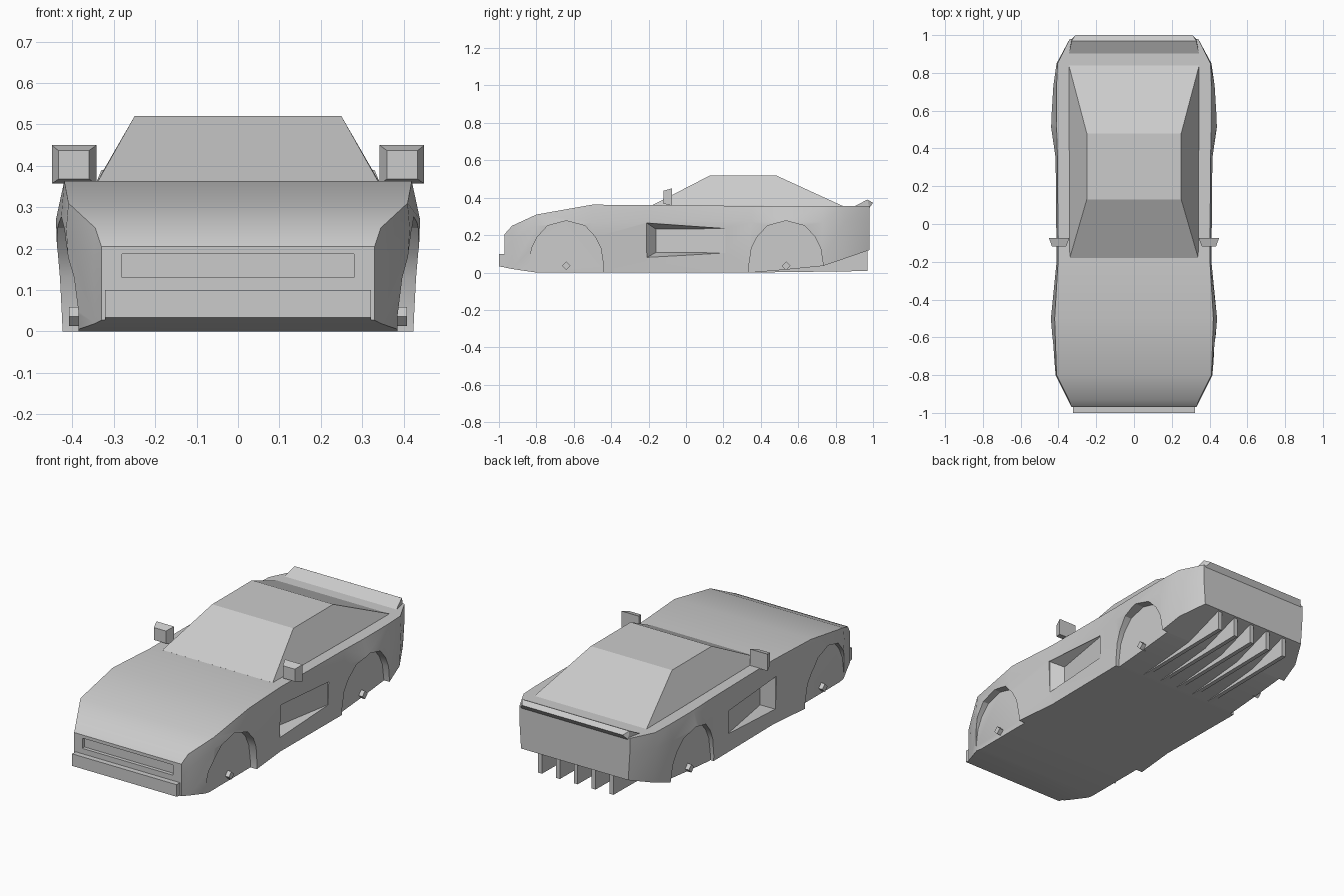
import bpy, bmesh, math

if "Cube" in bpy.data.objects:
    bpy.data.objects.remove(bpy.data.objects["Cube"])


def finish(bm, name):
    bmesh.ops.recalc_face_normals(bm, faces=bm.faces)
    mesh = bpy.data.meshes.new(name)
    bm.to_mesh(mesh)
    bm.free()
    ob = bpy.data.objects.new(name, mesh)
    bpy.context.collection.objects.link(ob)
    return ob


def hull(name, pts):
    """Convex solid around a few points."""
    bm = bmesh.new()
    for p in pts:
        bm.verts.new(p)
    bmesh.ops.convex_hull(bm, input=bm.verts[:])
    bmesh.ops.dissolve_limit(bm, angle_limit=0.01, verts=bm.verts[:], edges=bm.edges[:])
    return finish(bm, name)


def both(pts):
    """Points plus their mirror image across x = 0."""
    return pts + [(-x, y, z) for x, y, z in pts]


def prism(name, profile, x0, x1):
    return hull(name, [(x, y, z) for x in (x0, x1) for y, z in profile])


def cut(ob, cutter):
    cutter.hide_render = True
    mod = ob.modifiers.new("cut", 'BOOLEAN')
    mod.operation = 'DIFFERENCE'
    mod.solver = 'EXACT'
    mod.object = cutter
    bpy.context.view_layer.objects.active = ob
    bpy.ops.object.modifier_apply(modifier=mod.name)
    bpy.data.objects.remove(cutter)


# Body shell: y, bottom z, middle z, top z, half widths at bottom / middle / top
stations = [
    (-0.97, 0.027, 0.13, 0.205, 0.33, 0.33, 0.33),
    (-0.93, 0.019, 0.17, 0.25, 0.345, 0.35, 0.345),
    (-0.80, 0.0, 0.25, 0.31, 0.40, 0.415, 0.41),
    (-0.50, 0.0, 0.27, 0.363, 0.43, 0.44, 0.42),
    (-0.20, 0.0, 0.27, 0.36, 0.40, 0.41, 0.402),
    (0.35, 0.0, 0.27, 0.356, 0.405, 0.415, 0.405),
    (0.52, 0.014, 0.27, 0.355, 0.43, 0.44, 0.41),
    (0.73, 0.035, 0.27, 0.355, 0.42, 0.427, 0.41),
    (0.85, 0.075, 0.27, 0.355, 0.40, 0.41, 0.405),
    (0.98, 0.12, 0.27, 0.355, 0.33, 0.34, 0.34),
]
bm = bmesh.new()
rings = []
for y, zb, zm, zt, wb, wm, wt in stations:
    ring = [(wb, zb), (wm, zm), (wt, zt), (-wt, zt), (-wm, zm), (-wb, zb)]
    rings.append([bm.verts.new((x, y, z)) for x, z in ring])
for a, b in zip(rings, rings[1:]):
    for i in range(6):
        j = (i + 1) % 6
        bm.faces.new((a[i], a[j], b[j], b[i]))
bm.faces.new(rings[0])
bm.faces.new(rings[-1])
body = finish(bm, "body")

# Wheel arches and tapered side intakes
arch = [(-0.2, -0.05), (-0.2, 0.03), (-0.185, 0.13), (-0.155, 0.19), (-0.1, 0.25), (0, 0.277),
        (0.1, 0.25), (0.155, 0.19), (0.185, 0.13), (0.2, 0.03), (0.2, -0.05)]
opening = [(-0.21, 0.265), (-0.21, 0.08), (0.21, 0.235), (0.21, 0.105)]
for s, side in ((1, "right"), (-1, "left")):
    for yc, end in ((-0.64, "front"), (0.535, "rear")):
        cut(body, prism("arch_cutter", [(yc + y, z) for y, z in arch], s * 0.385, s * 0.5))
        # Axle stub
        r = 0.023
        prism(f"axle_stub_{end}_{side}",
              [(yc - r, 0.036), (yc, 0.036 - r), (yc + r, 0.036), (yc, 0.036 + r)],
              s * 0.37, s * 0.408)
    pts = [(s * x, y, z) for x in (0.405, 0.5) for y, z in opening]
    pts += [(s * 0.345, -0.16, 0.232), (s * 0.345, -0.16, 0.108)]
    cut(body, hull("intake_cutter", pts))

# Grille recess in the nose
cut(body, hull("grille_cutter", both([(0.28, y, z) for y in (-1.1, -0.95) for z in (0.13, 0.187)])))
bpy.ops.object.select_all(action='DESELECT')
body.select_set(True)
bpy.context.view_layer.objects.active = body
bpy.ops.object.shade_smooth_by_angle(angle=math.radians(25))

# Front bumper
hull("front_bumper", both([(0.322, -1.0, 0.033), (0.322, -1.0, 0.10),
                           (0.322, -0.95, 0.024), (0.322, -0.95, 0.10)]))

# Cabin with windscreen, roof and rear window
hull("cabin", both([(0.34, -0.18, 0.36), (0.345, 0.84, 0.355), (0.25, 0.13, 0.52), (0.25, 0.48, 0.52),
                    (0.34, -0.18, 0.34), (0.345, 0.84, 0.34)]))

# Rear lip spoiler
hull("spoiler", both([(0.345, 0.90, 0.354), (0.33, 0.97, 0.39),
                      (0.31, 1.0, 0.373), (0.33, 0.98, 0.345)]))

# Door mirrors
for s, side in ((1, "right"), (-1, "left")):
    hull("mirror_" + side,
         [(s * x, -0.12, z) for x in (0.36, 0.434) for z in (0.368, 0.437)] +
         [(s * x, -0.075, z) for x in (0.342, 0.45) for z in (0.357, 0.45)])

# Diffuser fins under the tail
for i in range(5):
    x = (i - 2) * 0.11
    prism(f"diffuser_fin_{i + 1}", [(0.36, 0.0), (0.97, 0.008), (0.97, 0.13), (0.73, 0.045)],
          x - 0.012, x + 0.012)
